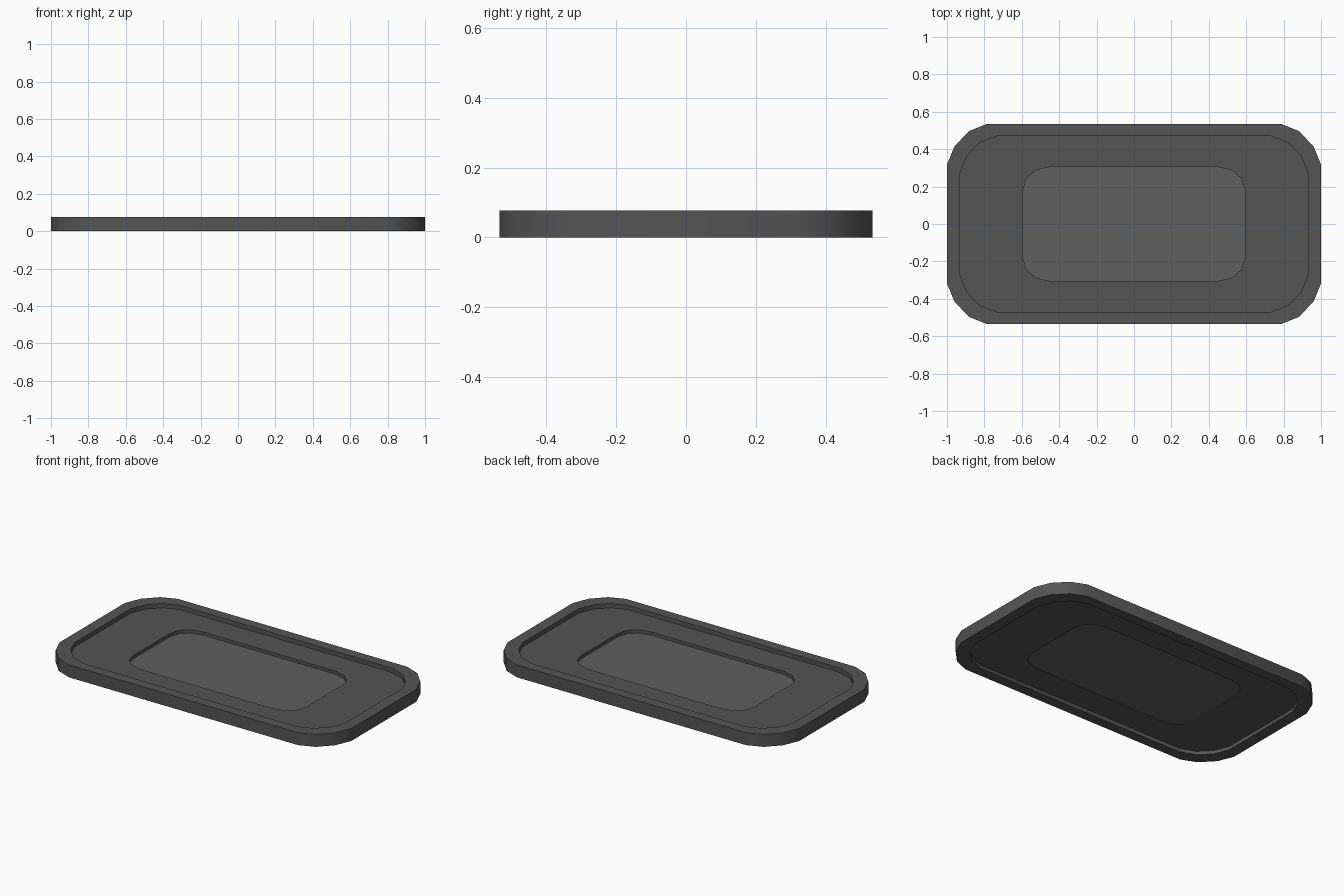
import bpy, bmesh, math

if "Cube" in bpy.data.objects:
    bpy.data.objects.remove(bpy.data.objects["Cube"])


def material(name, v):
    m = bpy.data.materials.new(name)
    m.diffuse_color = (v, v, v, 1)
    m.use_nodes = True
    m.node_tree.nodes["Principled BSDF"].inputs["Base Color"].default_value = m.diffuse_color
    return m


def mirrored(corner):
    # Corner points run from the +y edge round to the +x edge
    back = corner[::-1]
    return (list(corner) + [(x, -y) for x, y in back]
            + [(-x, -y) for x, y in corner] + [(-x, y) for x, y in back])


def arc(w, h, rx, ry, n=3):
    return [(w - rx + rx * math.sin(i * math.pi / 2 / n),
             h - ry + ry * math.cos(i * math.pi / 2 / n)) for i in range(n + 1)]


def plate(name, outer, z0, z1, mat, hole=None):
    # Flat slab with an optional hole of the same point count
    bm = bmesh.new()

    def loop(pts, z):
        return [bm.verts.new((x, y, z)) for x, y in pts]

    def bridge(a, b):
        n = len(a)
        for i in range(n):
            j = (i + 1) % n
            bm.faces.new((a[i], a[j], b[j], b[i]))

    lo, hi = loop(outer, z0), loop(outer, z1)
    bridge(lo, hi)
    if hole:
        hlo, hhi = loop(hole, z0), loop(hole, z1)
        bridge(hi, hhi)
        bridge(hhi, hlo)
        bridge(hlo, lo)
    else:
        bm.faces.new(lo)
        bm.faces.new(hi)
    bmesh.ops.recalc_face_normals(bm, faces=bm.faces)
    me = bpy.data.meshes.new(name)
    bm.to_mesh(me)
    bm.free()
    ob = bpy.data.objects.new(name, me)
    bpy.context.collection.objects.link(ob)
    me.materials.append(mat)
    bpy.ops.object.select_all(action='DESELECT')
    bpy.context.view_layer.objects.active = ob
    ob.select_set(True)
    bpy.ops.object.shade_smooth_by_angle(angle=math.radians(35))
    return ob


dark = material("dark_grey", 0.09)
lighter = material("mid_grey", 0.115)

outer = mirrored([(0.787, 0.535), (0.882, 0.497), (0.96, 0.415), (1.0, 0.318)])
inner = mirrored([(0.73, 0.471), (0.825, 0.435), (0.893, 0.365), (0.929, 0.275)])
window = mirrored(arc(0.593, 0.304, 0.14, 0.12))

# Raised rim, recessed panel and sunken centre
plate("rim", outer, 0.0, 0.077, dark, inner)
plate("panel", inner, 0.022, 0.05, dark, window)
plate("centre_plate", window, 0.027, 0.03, lighter)
